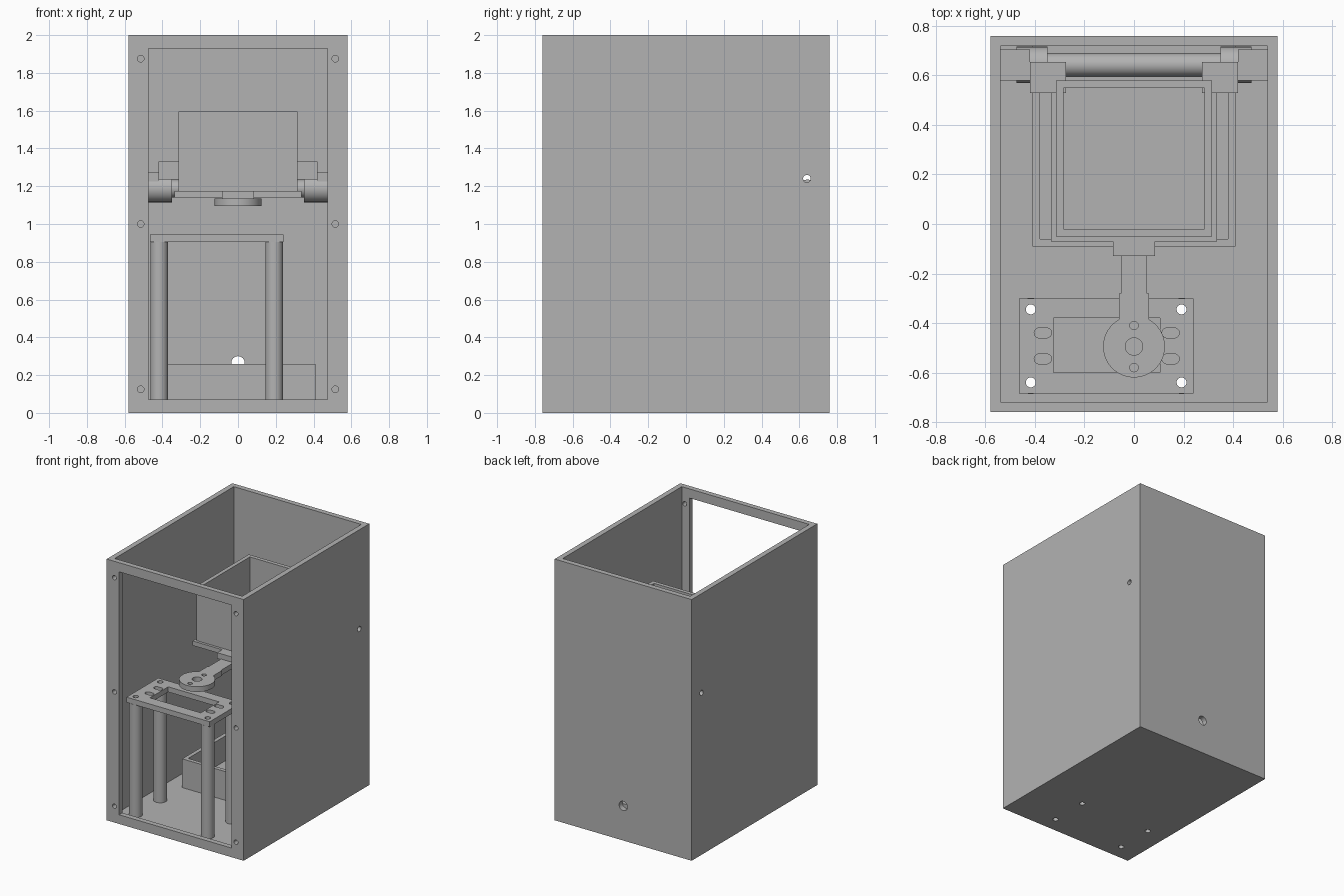
import bpy
from mathutils import Vector
from math import pi

cube = bpy.data.objects.get("Cube")
if cube:
    bpy.data.objects.remove(cube, do_unlink=True)

grey = bpy.data.materials.new("plain grey")
grey.use_nodes = True
colour = (0.45, 0.45, 0.45, 1)
grey.diffuse_color = colour
grey.node_tree.nodes["Principled BSDF"].inputs["Base Color"].default_value = colour


def finish(name):
    ob = bpy.context.object
    ob.name = ob.data.name = name
    bpy.ops.object.transform_apply(location=True, rotation=True, scale=True)
    ob.data.materials.append(grey)
    return ob


def box(name, low, high):
    low, high = Vector(low), Vector(high)
    bpy.ops.mesh.primitive_cube_add(size=1, location=(low + high) / 2)
    bpy.context.object.scale = high - low
    return finish(name)


def cylinder(name, centre, radius, length, axis="Z"):
    turn = {"X": (0, pi / 2, 0), "Y": (pi / 2, 0, 0), "Z": (0, 0, 0)}[axis]
    bpy.ops.mesh.primitive_cylinder_add(
        vertices=48, radius=radius, depth=length, location=centre, rotation=turn)
    return finish(name)


def combine(ob, parts, operation="DIFFERENCE"):
    bpy.context.view_layer.objects.active = ob
    for part in parts:
        mod = ob.modifiers.new(operation.title(), "BOOLEAN")
        mod.operation, mod.solver, mod.object = operation, "EXACT", part
        bpy.ops.object.modifier_apply(modifier=mod.name)
        bpy.data.objects.remove(part, do_unlink=True)


def hole(x, y, z, radius, length, axis="Z"):
    return cylinder("cutter", (x, y, z), radius, length, axis)


def open_box(name, low, high, wall):
    ob = box(name, low, high)
    inner_low = Vector(low) + Vector((wall, wall, wall))
    inner_high = Vector(high) + Vector((-wall, -wall, 0.1))
    combine(ob, [box("cutter", inner_low, inner_high)])
    return ob


SIDES = (-1, 1)
LEGS = [(x, y) for x in (-0.417, 0.192) for y in (-0.64, -0.345)]
PIVOT_Y, PIVOT_Z, AXLE_Z = 0.643, 1.188, 1.24

# Outer case with its front opening, screw holes and cable holes
case = open_box("case", (-0.58, -0.76, 0), (0.58, 0.76, 2), 0.04)
cuts = [box("cutter", (-0.475, -0.9, 0.07), (0.475, -0.7, 1.93))]
cuts += [hole(s * 0.515, -0.74, z, 0.017, 0.2, "Y") for s in SIDES for z in (0.125, 1, 1.875)]
cuts += [hole(x, y, 0, 0.02, 0.2) for x, y in LEGS]
cuts += [hole(0, 0.74, 0.265, 0.035, 0.2, "Y"), hole(0, 0.64, AXLE_Z, 0.02, 1.4, "X")]
combine(case, cuts)

# Open bin on the floor and the raised bucket
open_box("floor_bin", (-0.41, -0.09, 0.04), (0.41, 0.72, 0.26), 0.03)
open_box("bucket", (-0.315, -0.05, 1.19), (0.315, 0.58, 1.595), 0.03)
box("bucket_tray", (-0.335, -0.07, 1.14), (0.335, 0.6, 1.175))
box("bucket_base", (-0.315, -0.05, 1.17), (0.315, 0.58, 1.2))

# Pivot rod, knuckles, brackets and wall bearings
cylinder("pivot_rod", (0, PIVOT_Y, PIVOT_Z), 0.047, 0.72, "X")
for s, side in zip(SIDES, ("right", "left")):
    knuckle = cylinder(side + "_knuckle", (s * 0.4125, PIVOT_Y, PIVOT_Z), 0.073, 0.125, "X")
    bracket = box(side + "_bracket", (min(s * 0.275, s * 0.42), 0.53, 1.235),
                  (max(s * 0.275, s * 0.42), 0.655, 1.33))
    bearing = box(side + "_bearing", (min(s * 0.42, s * 0.54), 0.58, 1.15),
                  (max(s * 0.42, s * 0.54), 0.705, 1.275))
    for part in (knuckle, bracket, bearing):
        combine(part, [hole(0, 0.64, AXLE_Z, 0.02, 1.4, "X")])

# Lifting arm with a drilled disc at its end
box("arm_block", (-0.085, -0.13, 1.13), (0.085, -0.06, 1.175))
arm = cylinder("lifting_arm", (0, -0.495, 1.115), 0.125, 0.04)
combine(arm, [box("neck", (-0.06, -0.45, 1.095), (0.06, -0.28, 1.135)),
              box("neck_end", (-0.053, -0.3, 1.095), (0.053, -0.07, 1.135))], "UNION")
combine(arm, [hole(0, -0.495, 1.115, 0.035, 0.1)]
        + [hole(0, -0.495 + s * 0.085, 1.115, 0.017, 0.1) for s in SIDES])

# Motor stand: slotted top plate on four hollow legs
plate = box("stand_plate", (-0.465, -0.685, 0.905), (0.24, -0.3, 0.945))
cuts = [box("cutter", (-0.325, -0.6, 0.8), (0.105, -0.38, 1))]
cuts += [hole(x, y, 0.925, 0.02, 0.2) for x, y in LEGS]
for x in (-0.368, 0.148):
    for y in (-0.545, -0.44):
        slot = box("cutter", (x - 0.015, y - 0.02, 0.85), (x + 0.015, y + 0.02, 1))
        combine(slot, [hole(x + s * 0.015, y, 0.925, 0.02, 0.15) for s in SIDES], "UNION")
        cuts.append(slot)
combine(plate, cuts)
for i, (x, y) in enumerate(LEGS):
    leg = cylinder("stand_leg_%d" % (i + 1), (x, y, 0.4725), 0.047, 0.865)
    combine(leg, [hole(x, y, 0.47, 0.02, 1.2)])

# Smooth the round faces and keep the edges sharp
bpy.ops.object.select_all(action="DESELECT")
for ob in bpy.context.scene.objects:
    if ob.type == "MESH":
        ob.select_set(True)
        bpy.context.view_layer.objects.active = ob
bpy.ops.object.shade_smooth_by_angle()
